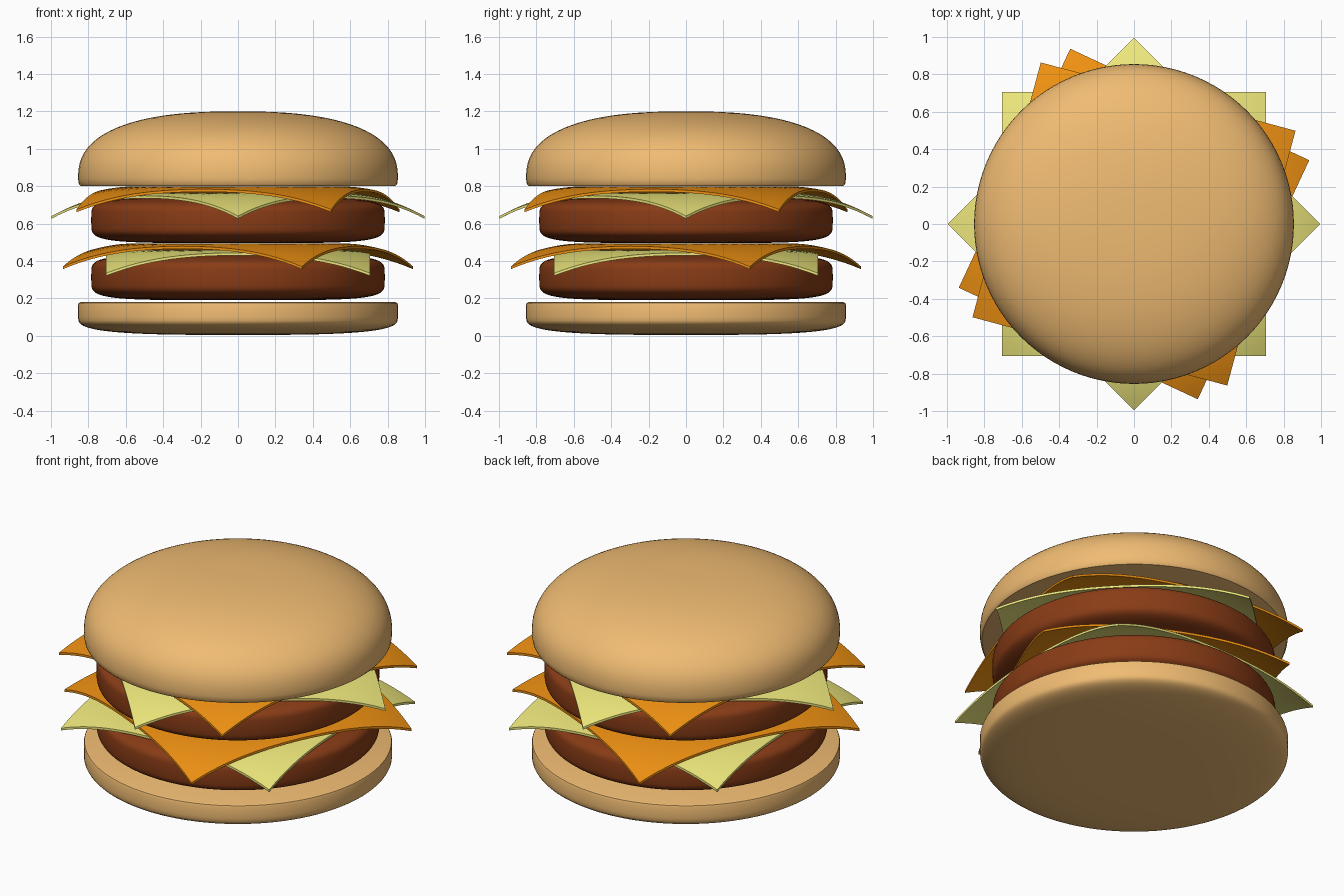
import bpy, bmesh
from math import sin, cos, pi, radians, hypot

if "Cube" in bpy.data.objects:
    bpy.data.objects.remove(bpy.data.objects["Cube"])


def material(name, rgb):
    m = bpy.data.materials.new(name)
    m.diffuse_color = (*rgb, 1)
    m.use_nodes = True
    m.node_tree.nodes["Principled BSDF"].inputs["Base Color"].default_value = m.diffuse_color
    return m


BUN = material("bun", (0.87, 0.50, 0.17))
MEAT = material("meat", (0.25, 0.045, 0.008))
YELLOW = material("pale_cheese", (0.85, 0.80, 0.20))
ORANGE = material("orange_cheese", (0.85, 0.28, 0.006))


def finish(name, bm, mat, angle):
    bmesh.ops.recalc_face_normals(bm, faces=bm.faces)
    mesh = bpy.data.meshes.new(name)
    bm.to_mesh(mesh)
    bm.free()
    ob = bpy.data.objects.new(name, mesh)
    bpy.context.collection.objects.link(ob)
    mesh.materials.append(mat)
    bpy.ops.object.select_all(action='DESELECT')
    ob.select_set(True)
    bpy.context.view_layer.objects.active = ob
    bpy.ops.object.shade_smooth_by_angle(angle=radians(angle))
    return ob


def lathe(name, profile, mat, n=96):
    """Revolve (radius, z) points; the first and last points lie on the axis."""
    bm = bmesh.new()
    vs = [bm.verts.new((r, 0, z)) for r, z in profile]
    edges = [bm.edges.new(p) for p in zip(vs, vs[1:])]
    bmesh.ops.spin(bm, geom=vs + edges, cent=(0, 0, 0), axis=(0, 0, 1),
                   angle=2 * pi, steps=n, use_duplicate=False)
    bmesh.ops.remove_doubles(bm, verts=bm.verts, dist=1e-5)
    return finish(name, bm, mat, 40)


def dome(radius, height, power, z, steps=20):
    """Superellipse quarter from the rim to the axis."""
    pts = []
    for i in range(steps + 1):
        a = pi / 2 * i / steps
        c = max(cos(a), 0) if i < steps else 0
        pts.append((radius * c ** (2 / power), z + height * sin(a) ** (2 / power)))
    return pts


def cheese(name, z_top, angle, mat, half=0.705, thick=0.014, n=32):
    """Square slice whose corners droop with distance from the centre."""
    bm = bmesh.new()
    bmesh.ops.create_grid(bm, x_segments=n, y_segments=n, size=half)
    geo = bmesh.ops.extrude_face_region(bm, geom=bm.faces[:])
    bottom = {v for v in geo["geom"] if isinstance(v, bmesh.types.BMVert)}
    c, s = cos(radians(angle)), sin(radians(angle))
    for v in bm.verts:
        x, y = v.co.x, v.co.y
        drop = 0.62 * max(hypot(x, y) - 0.55, 0) ** 2
        v.co = (x * c - y * s, x * s + y * c,
                z_top - drop - (thick if v in bottom else 0))
    return finish(name, bm, mat, 40)


# Bottom bun: flat top, rounded underside
under = dome(0.855, -0.095, 3.2, 0.10)
lathe("bottom_bun", [(0, 0.18), (0.84, 0.18), (0.851, 0.176), (0.855, 0.165)]
      + [(r, z - 0.005 + 0.005) for r, z in under], BUN)

# Top bun: flat base, domed top
lathe("top_bun", [(0, 0.80), (0.83, 0.80), (0.843, 0.802), (0.851, 0.812)]
      + dome(0.855, 0.36, 2.5, 0.84, 28), BUN)

# Two layers of patty and cheese
for label, z, yellow_turn, orange_turn in (("lower", 0.0, 0, 25),
                                           ("upper", 0.305, 45, 15)):
    mid = 0.313 + z
    top = dome(0.785, 0.122, 5, mid)
    bottom = [(r, 2 * mid - h) for r, h in reversed(top)]
    lathe(label + "_patty", bottom + top[1:], MEAT)
    cheese(label + "_pale_cheese", 0.459 + z, yellow_turn, YELLOW)
    cheese(label + "_orange_cheese", 0.494 + z, -orange_turn, ORANGE)
